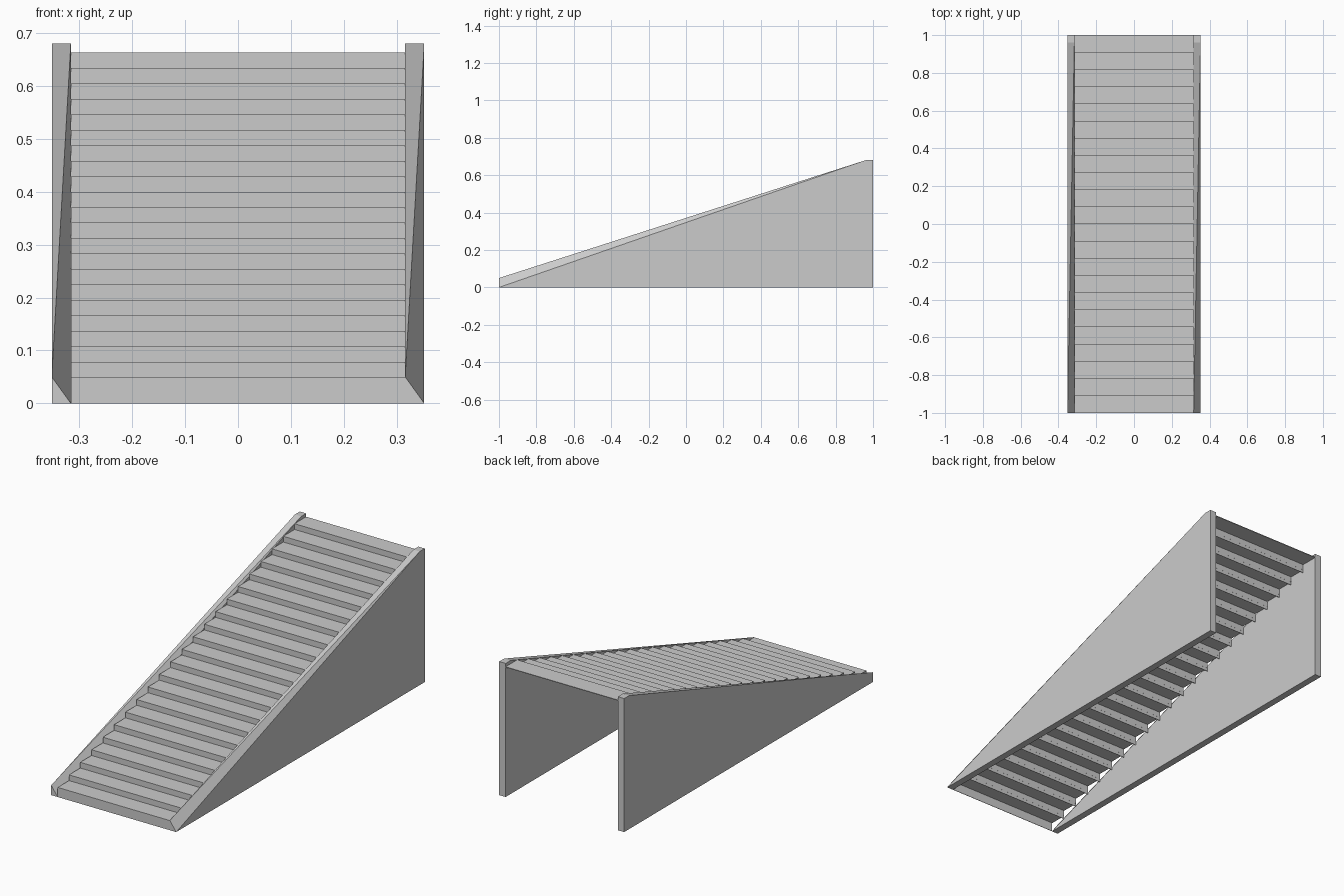
import bpy, bmesh

if "Cube" in bpy.data.objects:
    bpy.data.objects.remove(bpy.data.objects["Cube"])

STEPS = 22
RUN, RISE = 0.0908, 0.02924
HALF = 0.316          # half width of the flight
WALL = 0.036          # side wall thickness
T = 0.0035            # sheet thickness of treads and risers


def make_object(name, bm):
    bmesh.ops.recalc_face_normals(bm, faces=bm.faces)
    mesh = bpy.data.meshes.new(name)
    bm.to_mesh(mesh)
    bm.free()
    obj = bpy.data.objects.new(name, mesh)
    bpy.context.collection.objects.link(obj)
    return obj


def box(name, y0, y1, z0, z1):
    bm = bmesh.new()
    bmesh.ops.create_cube(bm, size=1)
    for v in bm.verts:
        v.co.x *= 2 * HALF
        v.co.y = y1 if v.co.y > 0 else y0
        v.co.z = z1 if v.co.z > 0 else z0
    return make_object(name, bm)


def repeat(obj):
    mod = obj.modifiers.new("flight", 'ARRAY')
    mod.count = STEPS
    mod.use_relative_offset = False
    mod.use_constant_offset = True
    mod.constant_offset_displace = (0, RUN, RISE)


def side_wall(name, x):
    # Left edge starts at z 0.05, right edge at the ground: a twisted top
    bm = bmesh.new()
    left = [bm.verts.new((x, y, z)) for y, z in
            ((-1, 0), (1, 0), (1, 0.68), (0.96, 0.68), (-1, 0.05))]
    right = [bm.verts.new((x + WALL, y, z)) for y, z in
             ((-1, 0), (1, 0), (1, 0.68), (0.96, 0.68))]
    bm.faces.new(left)
    bm.faces.new(right)
    for i in range(3):
        bm.faces.new((left[i], left[i + 1], right[i + 1], right[i]))
    bm.faces.new((left[3], left[4], right[3]))
    bm.faces.new((left[4], right[0], right[3]))
    bm.faces.new((left[0], right[0], left[4]))
    return make_object(name, bm)


# Thin treads and the risers hanging below them
depth = 2 - RUN * (STEPS - 1)
repeat(box("treads", -1, -1 + depth, 0.0455, 0.0455 + T))
repeat(box("risers", -1, -1 + T * 0.6, 0, 0.0455))

# Side walls
side_wall("left_wall", -HALF - WALL)
side_wall("right_wall", HALF)
